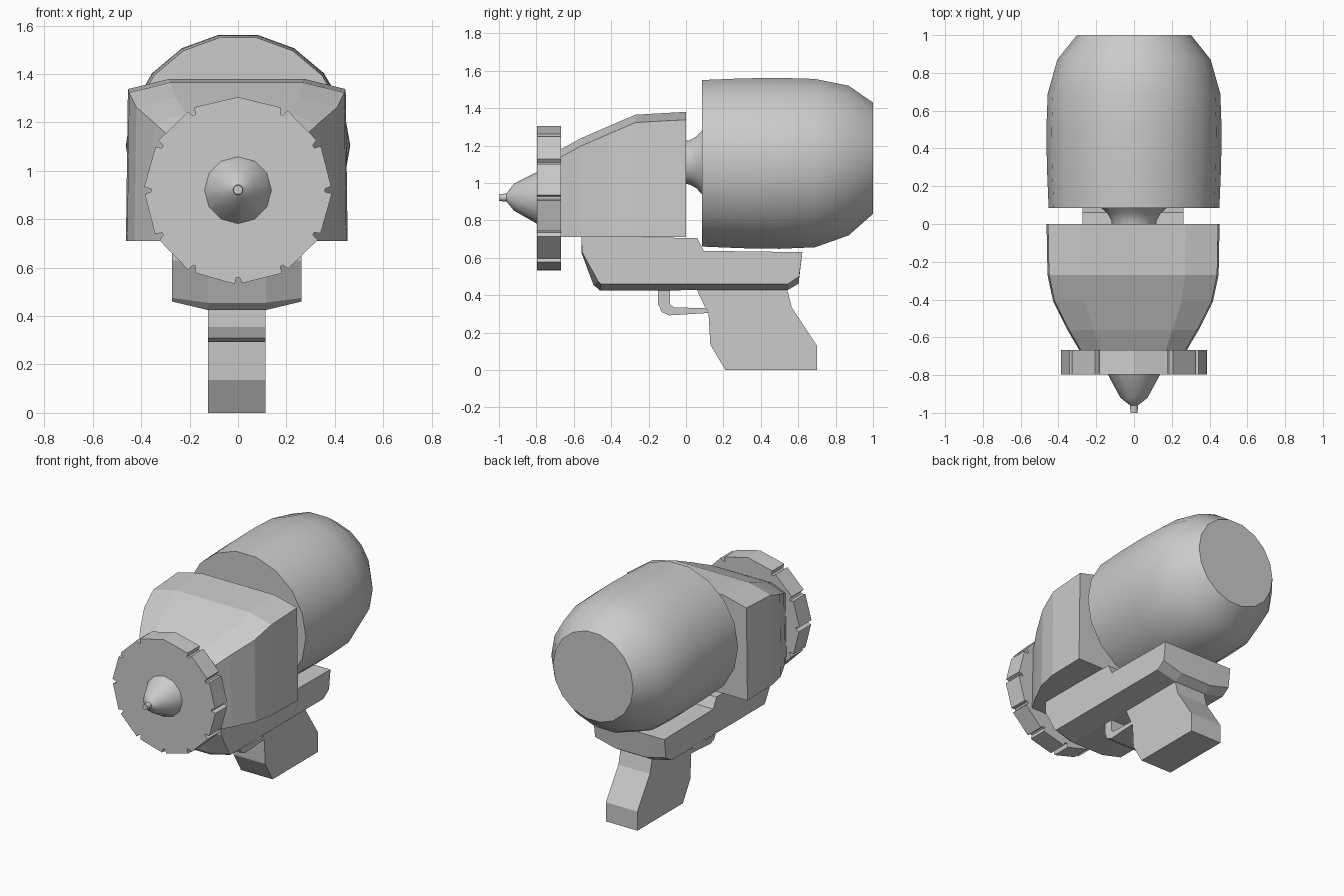
import bpy, bmesh, math

if "Cube" in bpy.data.objects:
    bpy.data.objects.remove(bpy.data.objects["Cube"])


def loft(name, rings, smooth=None):
    """Skin equal-length rings of points and cap both ends."""
    bm = bmesh.new()
    vs = [[bm.verts.new(p) for p in r] for r in rings]
    n = len(rings[0])
    for a, b in zip(vs, vs[1:]):
        for i in range(n):
            j = (i + 1) % n
            bm.faces.new((a[i], a[j], b[j], b[i]))
    bm.faces.new(vs[0])
    bm.faces.new(vs[-1])
    bmesh.ops.remove_doubles(bm, verts=bm.verts, dist=1e-5)
    bmesh.ops.recalc_face_normals(bm, faces=bm.faces)
    me = bpy.data.meshes.new(name)
    bm.to_mesh(me)
    bm.free()
    ob = bpy.data.objects.new(name, me)
    bpy.context.collection.objects.link(ob)
    if smooth:
        bpy.ops.object.select_all(action='DESELECT')
        ob.select_set(True)
        bpy.context.view_layer.objects.active = ob
        bpy.ops.object.shade_smooth_by_angle(angle=math.radians(smooth))
    return ob


def turned(name, stations, sides, smooth=40):
    """Round part along y from (y, centre z, radius) stations."""
    rings = []
    for y, z, r in stations:
        angles = [2 * math.pi * i / sides for i in range(sides)]
        rings.append([(r * math.cos(a), y, z + r * math.sin(a)) for a in angles])
    return loft(name, rings, smooth)


def slab(name, profile, half_width):
    """Side profile (y, z) extruded across x."""
    return loft(name, [[(x - 0.005, y, z) for y, z in profile]
                       for x in (-half_width, half_width)])


# Paint tank and its neck
turned("tank", [(0.085, 1.105, 0.452), (0.3, 1.105, 0.461), (0.5, 1.105, 0.464),
                (0.69, 1.106, 0.457), (0.87, 1.12, 0.406), (1.0, 1.132, 0.302)], 18)
turned("tank_neck", [(-0.02, 1.11, 0.115), (0.02, 1.11, 0.12),
                     (0.055, 1.11, 0.14), (0.09, 1.11, 0.178)], 18)

# Motor housing, tapering to the front: (y, half width, top z)
housing = []
for y, w, top in [(0, 0.455, 1.38), (-0.27, 0.45, 1.365), (-0.41, 0.42, 1.305),
                  (-0.56, 0.345, 1.24), (-0.67, 0.28, 1.18)]:
    side = [(w + 0.003, 0.71), (w - 0.005, top - 0.042), (0.61 * w, top)]
    outline = side + [(-x, z) for x, z in reversed(side)]
    housing.append([(x - 0.005, y, z) for x, z in outline])
loft("motor_housing", housing)

# Notched front collar
rim = []
for k in range(12):
    a = 30 * k
    if k == 3:
        rim.append((a, 0.385))
    else:
        rim += [(a - 2, 0.388), (a - 1, 0.36), (a + 1, 0.36), (a + 2.5, 0.385)]
collar = [[(r * math.cos(math.radians(a)), y, 0.92 + r * math.sin(math.radians(a)))
           for a, r in rim] for y in (-0.797, -0.668)]
loft("front_collar", collar)

# Nozzle
turned("nozzle", [(-0.79, 0.92, 0.142), (-0.92, 0.924, 0.072),
                  (-0.96, 0.922, 0.021), (-1.0, 0.922, 0.019)], 12)

# Lower frame with chamfered underside
top = [(-0.56, 0.715), (0.06, 0.705), (0.095, 0.637), (0.622, 0.63)]
edge = top + [(0.605, 0.5), (0.545, 0.46), (-0.455, 0.46), (-0.555, 0.63)]
keel = top + [(0.602, 0.462), (0.545, 0.428), (-0.46, 0.425), (-0.495, 0.455)]
edge.insert(7, (-0.47, 0.475))
keel.append((-0.56, 0.63))
loft("lower_frame", [[(x - 0.005, y, z) for y, z in p]
                     for x, p in ((-0.267, edge), (-0.12, keel), (0.12, keel), (0.267, edge))])

# Grip and trigger guard
slab("grip", [(0.055, 0.435), (0.54, 0.435), (0.565, 0.335), (0.7, 0.13), (0.7, 0),
              (0.21, 0), (0.13, 0.135), (0.12, 0.31), (0.1, 0.34)], 0.119)
slab("trigger_guard", [(-0.15, 0.435), (-0.15, 0.355), (-0.13, 0.31), (-0.09, 0.292),
                       (0.125, 0.305), (0.105, 0.33), (-0.065, 0.335), (-0.085, 0.35),
                       (-0.085, 0.435)], 0.119)
